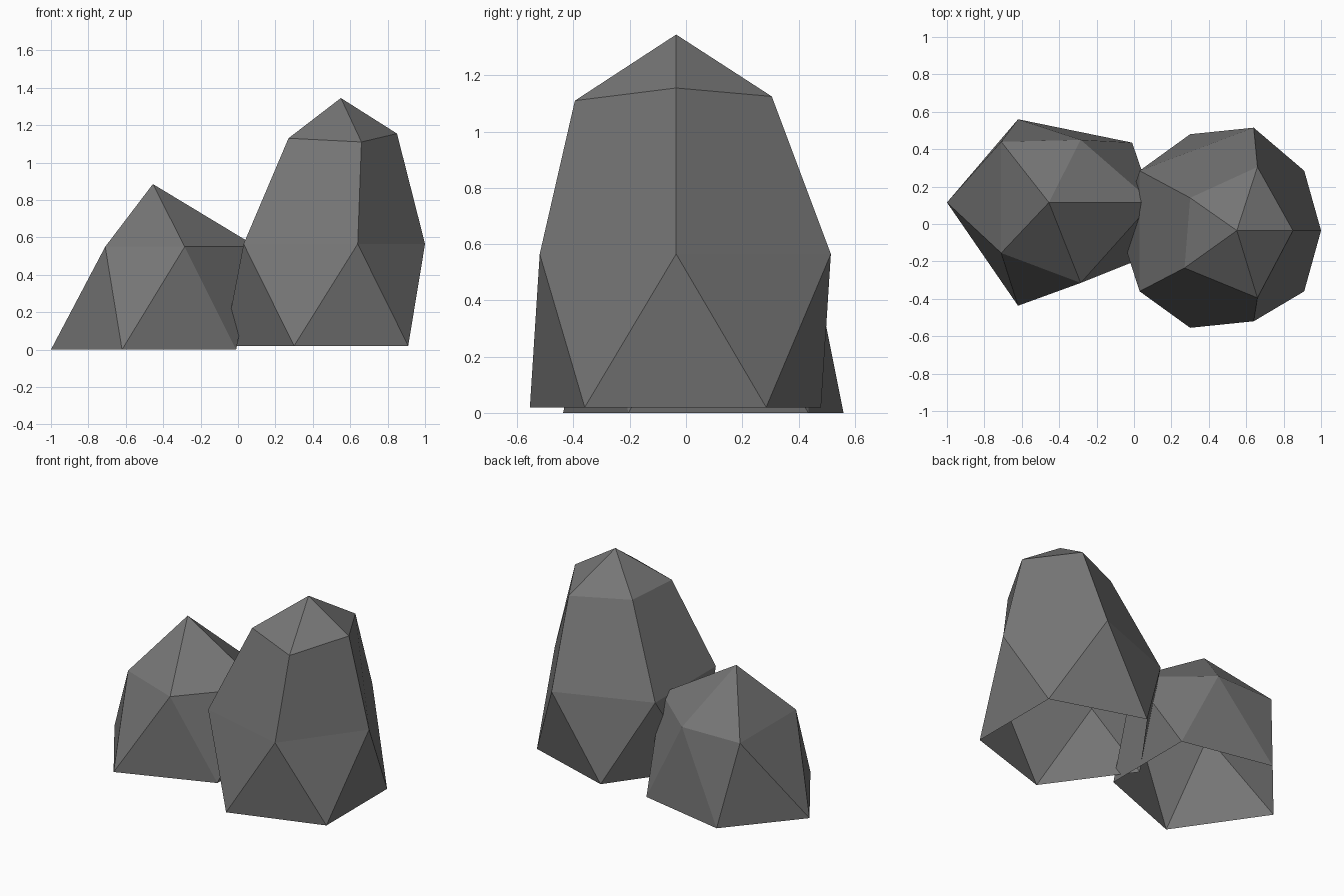
import bpy
import bmesh

cube = bpy.data.objects.get("Cube")
if cube:
    bpy.data.objects.remove(cube, do_unlink=True)

# Single stone colour
stone = bpy.data.materials.new("stone_grey")
stone.use_nodes = True
grey = (0.18, 0.18, 0.18, 1)
stone.diffuse_color = grey
stone.node_tree.nodes["Principled BSDF"].inputs["Base Color"].default_value = grey


def rock(name, base, waist, shoulder, peak):
    """Faceted open-bottomed rock: rings run anticlockwise, the base half a step ahead."""
    bm = bmesh.new()
    low, mid, top = ([bm.verts.new(p) for p in ring] for ring in (base, waist, shoulder))
    tip = bm.verts.new(peak)
    n = len(low)
    for i in range(n):
        j = (i + 1) % n
        # Alternating triangles between base and waist
        bm.faces.new((low[i], mid[j], mid[i]))
        bm.faces.new((low[i], low[j], mid[j]))
        # Tall side facets, then the cap
        if top:
            bm.faces.new((mid[i], mid[j], top[j], top[i]))
        crown = top or mid
        bm.faces.new((crown[i], crown[j], tip))
    bm.normal_update()
    mesh = bpy.data.meshes.new(name)
    bm.to_mesh(mesh)
    bm.free()
    mesh.materials.append(stone)
    obj = bpy.data.objects.new(name, mesh)
    bpy.context.collection.objects.link(obj)
    return obj


def level(z, points):
    return [(x, y, z) for x, y in points]


# Tall rock on the left
rock("tall_rock",
     level(0.02, [(0.91, 0.285), (0.3, 0.48), (-0.075, -0.035), (0.3, -0.555), (0.91, -0.36)]),
     level(0.565, [(1.0, -0.035), (0.64, 0.515), (0.03, 0.285), (0.03, -0.36), (0.64, -0.52)]),
     [(0.85, -0.035, 1.155), (0.66, 0.305, 1.125), (0.3, 0.14, 1.13),
      (0.27, -0.235, 1.13), (0.66, -0.395, 1.11)],
     (0.55, -0.035, 1.345))

# Low rock on the right
rock("low_rock",
     level(0, [(-0.01, 0.435), (-0.62, 0.56), (-1.0, 0.115), (-0.62, -0.437), (-0.01, -0.205)]),
     level(0.55, [(0.1, 0.115), (-0.285, 0.45), (-0.71, 0.44), (-0.71, -0.155), (-0.285, -0.315)]),
     [],
     (-0.455, 0.115, 0.885))
